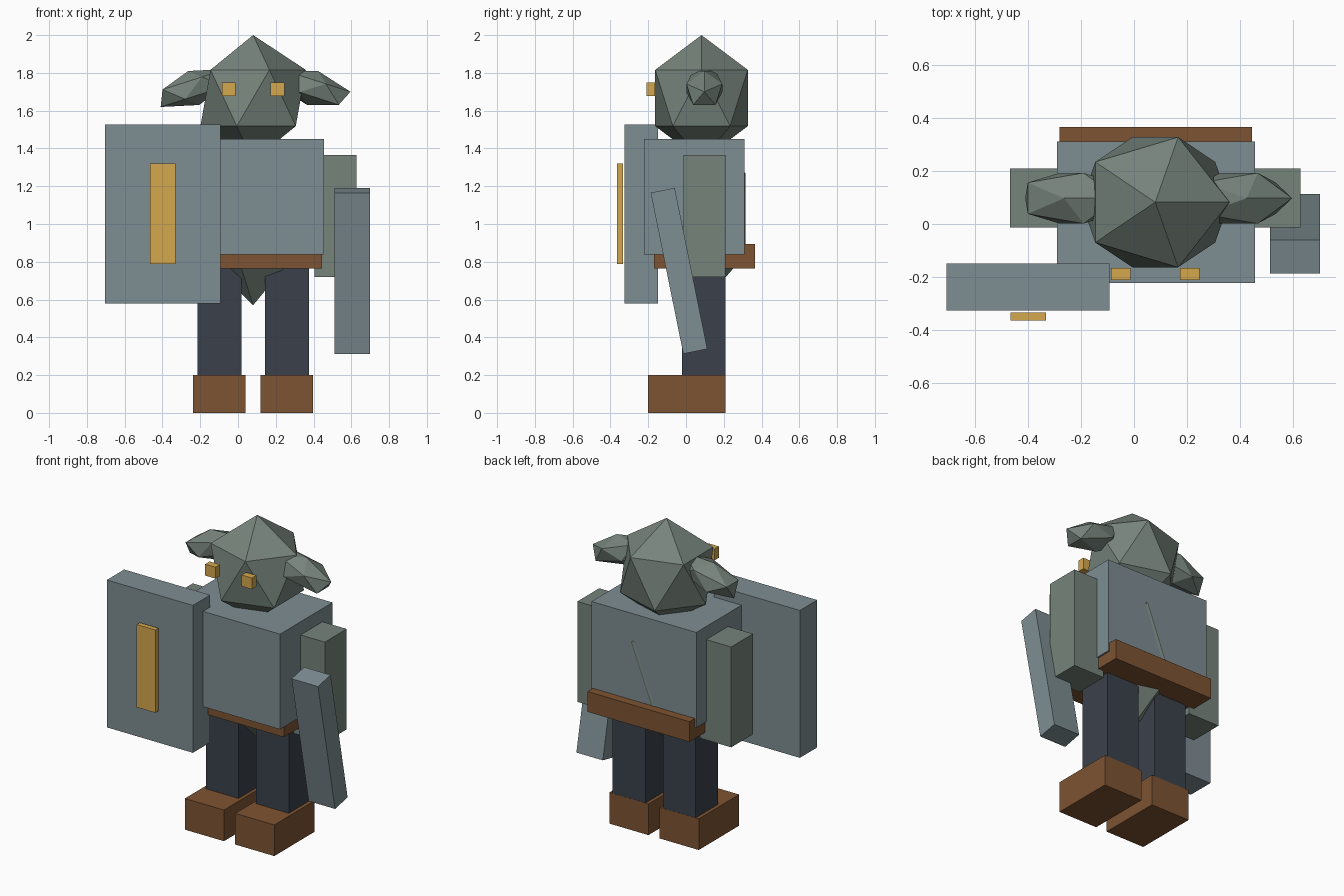
import bpy
from mathutils import Matrix

if "Cube" in bpy.data.objects:
    bpy.data.objects.remove(bpy.data.objects["Cube"])

CX = 0.08  # body symmetry plane; the shield shifts the overall centre


def material(name, rgb):
    m = bpy.data.materials.new(name)
    m.diffuse_color = (*[c ** 2.2 for c in rgb], 1)
    m.use_nodes = True
    m.node_tree.nodes["Principled BSDF"].inputs["Base Color"].default_value = m.diffuse_color
    return m


SKIN = material("skin", (0.46, 0.51, 0.48))
STEEL = material("steel", (0.49, 0.55, 0.57))
LEATHER = material("leather", (0.49, 0.33, 0.21))
CLOTH = material("cloth", (0.24, 0.26, 0.30))
GOLD = material("gold", (0.83, 0.65, 0.31))


def finish(name, mat, size, rot):
    ob = bpy.context.object
    ob.name = ob.data.name = name
    ob.scale = size
    ob.rotation_euler = rot
    ob.data.materials.append(mat)
    return ob


def box(name, lo, hi, mat, rot=(0, 0, 0)):
    mid = [(a + b) / 2 for a, b in zip(lo, hi)]
    bpy.ops.mesh.primitive_cube_add(size=1, location=mid)
    return finish(name, mat, [b - a for a, b in zip(lo, hi)], rot)


def box_pair(name, lo, hi, mat):
    # lo/hi x values are distances from the symmetry plane
    for side, s in (("right", 1), ("left", -1)):
        xs = sorted((CX + s * lo[0], CX + s * hi[0]))
        box(f"{name}_{side}", (xs[0], *lo[1:]), (xs[1], *hi[1:]), mat)


def ball(name, centre, radii, mat, rot=(0, 0, 0)):
    bpy.ops.mesh.primitive_ico_sphere_add(subdivisions=1, radius=1, location=centre)
    return finish(name, mat, radii, rot)


# Head, ears and eyes
ball("head", (CX, 0.082, 1.667), (0.312, 0.288, 0.333), SKIN)
for side, s in (("right", 1), ("left", -1)):
    ball(f"ear_{side}", (CX + s * 0.315, 0.097, 1.72), (0.22, 0.112, 0.0945),
         SKIN, (0, s * 0.31, 0))
box_pair("eye", (0.093, -0.21, 1.677), (0.166, -0.165, 1.75), GOLD)

# Body under the armour, breastplate and belt
ball("belly", (CX, 0.08, 1.054), (0.305, 0.275, 0.484), SKIN)
box("breastplate", (-0.29, -0.223, 0.838), (0.455, 0.31, 1.45), STEEL)
box("belt", (-0.28, -0.17, 0.765), (0.445, 0.365, 0.895), LEATHER)

# Limbs
box_pair("arm", (0.325, -0.014, 0.72), (0.547, 0.208, 1.365), SKIN)
box_pair("leg", (0.062, -0.02, 0.08), (0.295, 0.209, 0.82), CLOTH)
box_pair("boot", (0.04, -0.2, 0.0), (0.318, 0.21, 0.2), LEATHER)

# Shield with raised emblem plate
box("shield", (-0.705, -0.325, 0.58), (-0.093, -0.149, 1.527), STEEL)
box("shield_plate", (-0.465, -0.364, 0.788), (-0.332, -0.333, 1.32), GOLD)

# Slanted blade
box("blade", (0.512, -0.102, 0.317), (0.70, 0.028, 1.187), STEEL, (0.2, 0, 0))
